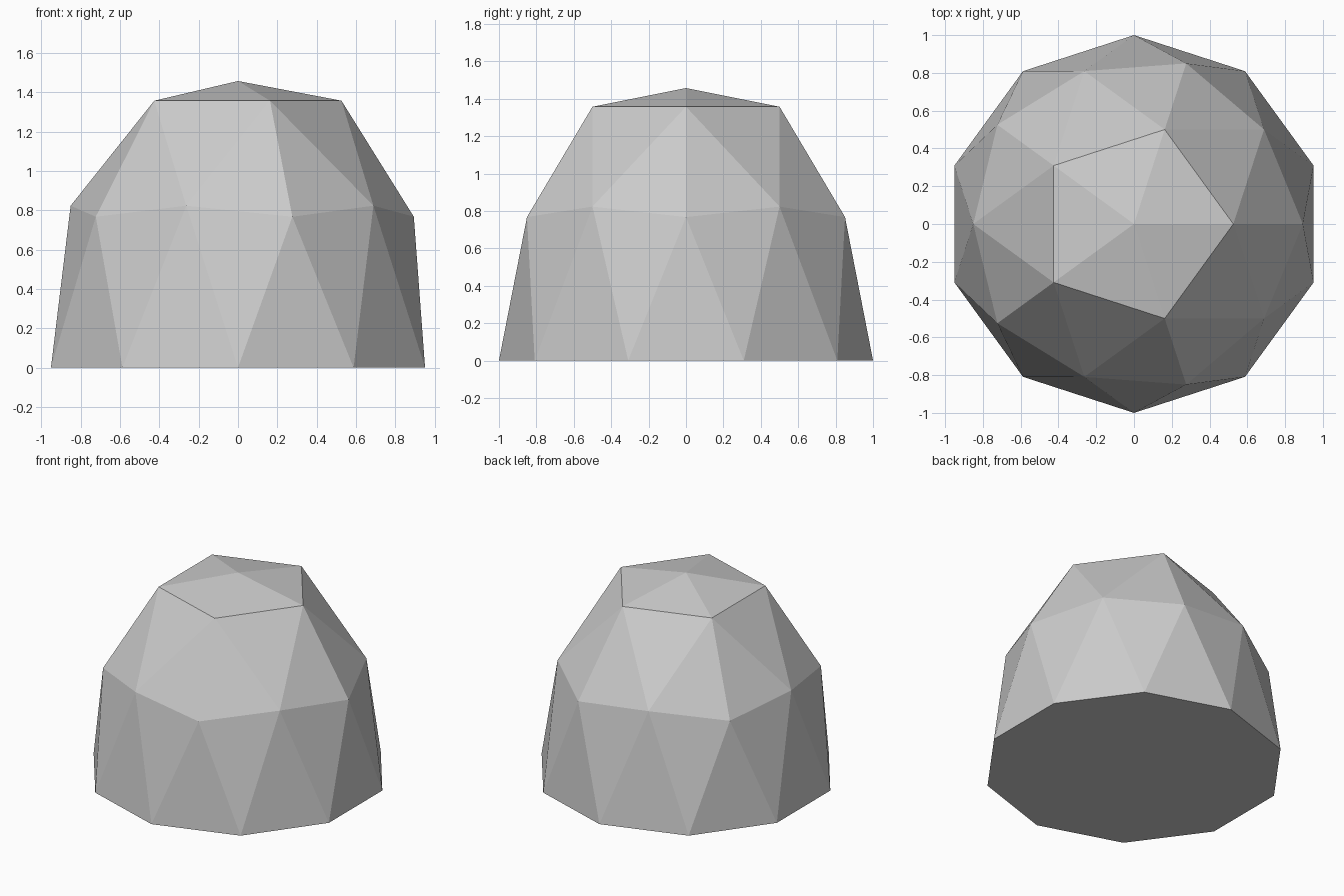
import bpy
import bmesh
from math import cos, sin, radians

old = bpy.data.objects.get("Cube")
if old:
    bpy.data.objects.remove(old, do_unlink=True)

grey = bpy.data.materials.new("light grey")
grey.use_nodes = True
colour = (0.6, 0.6, 0.6, 1)
grey.diffuse_color = colour
grey.node_tree.nodes["Principled BSDF"].inputs["Base Color"].default_value = colour

bm = bmesh.new()


def ring(count, radius, z, start=0):
    """Evenly spaced points around the z axis."""
    angles = [radians(start + i * 360 / count) for i in range(count)]
    return [bm.verts.new((radius * cos(a), radius * sin(a), z)) for a in angles]


# Levels of the dome, from the top down
apex = bm.verts.new((0, 0, 1.457))
crown = ring(5, 0.526, 1.357)
outer = ring(5, 0.894, 0.767)
inner = ring(5, 0.851, 0.823, 36)
base = ring(10, 1, 0, 18)
waist = [v for pair in zip(outer, inner) for v in pair]

# Cap and shoulder triangles
for i in range(5):
    nxt = (i + 1) % 5
    bm.faces.new((apex, crown[i], crown[nxt]))
    bm.faces.new((crown[i], inner[i], crown[nxt]))
    bm.faces.new((crown[i], outer[i], inner[i]))
    bm.faces.new((crown[i], inner[i - 1], outer[i]))

# Wall of alternating triangles
for i in range(10):
    bm.faces.new((waist[i], base[i], waist[(i + 1) % 10]))
    bm.faces.new((waist[i], base[i - 1], base[i]))

# Flat underside
bm.faces.new(base[::-1])
bmesh.ops.recalc_face_normals(bm, faces=bm.faces)

mesh = bpy.data.meshes.new("faceted_dome")
bm.to_mesh(mesh)
bm.free()
mesh.materials.append(grey)
dome = bpy.data.objects.new("faceted_dome", mesh)
bpy.context.collection.objects.link(dome)
